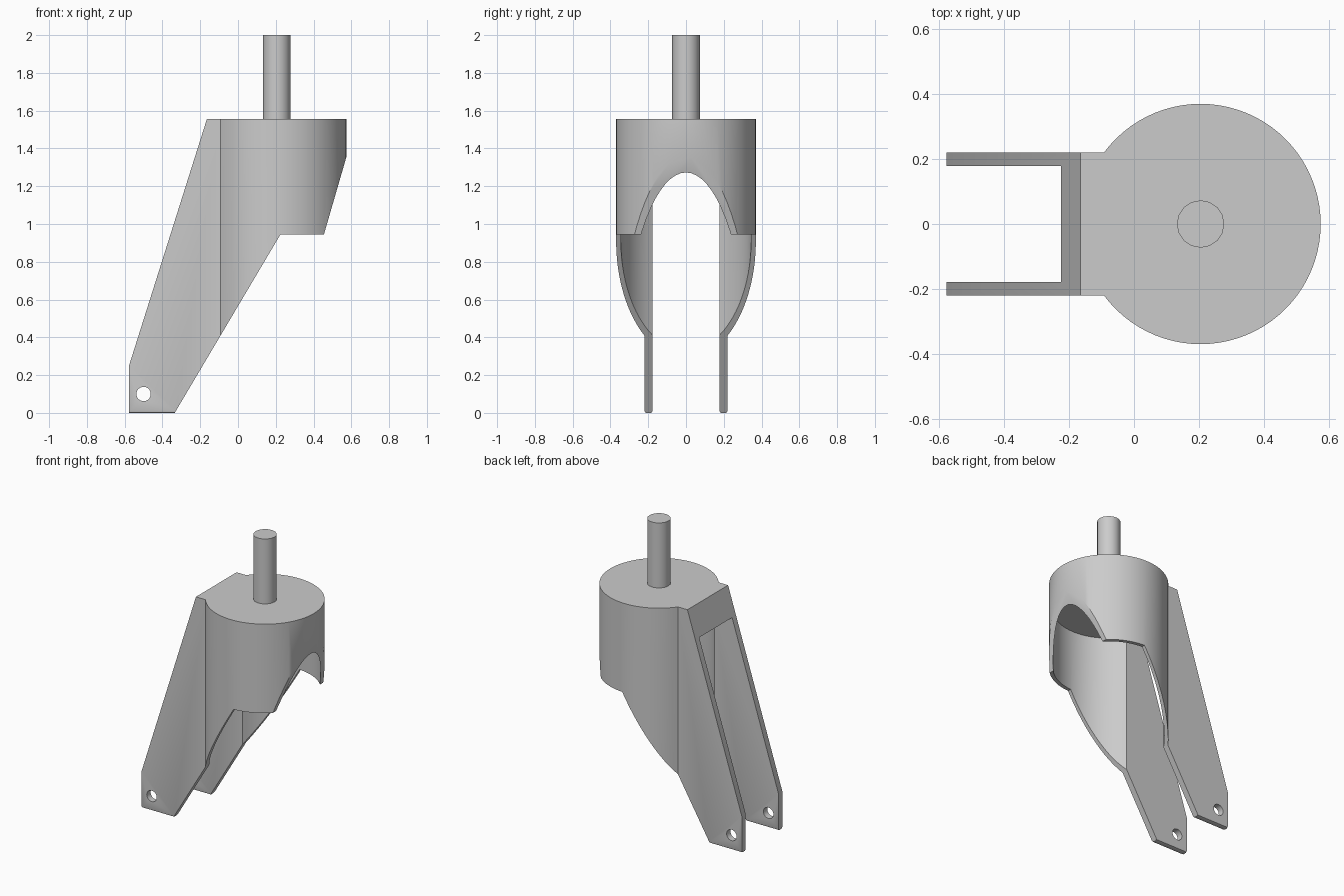
import bpy, bmesh, math
from mathutils import Vector

if "Cube" in bpy.data.objects:
    bpy.data.objects.remove(bpy.data.objects["Cube"])

CX = 0.205          # axis of the round housing and stem
CEILING = 1.365     # underside of the top plate

metal = bpy.data.materials.new("grey metal")
metal.use_nodes = True
grey = (0.6, 0.6, 0.6, 1)
metal.diffuse_color = grey
metal.node_tree.nodes["Principled BSDF"].inputs["Base Color"].default_value = grey


def prism(name, points, offset):
    """Closed solid swept from an outline of 3D points along offset."""
    bm = bmesh.new()
    low = [bm.verts.new(p) for p in points]
    high = [bm.verts.new(Vector(p) + Vector(offset)) for p in points]
    bm.faces.new(low[::-1])
    bm.faces.new(high)
    for i in range(len(low)):
        j = (i + 1) % len(low)
        bm.faces.new((low[i], low[j], high[j], high[i]))
    if bm.calc_volume(signed=True) < 0:
        bmesh.ops.reverse_faces(bm, faces=bm.faces)
    mesh = bpy.data.meshes.new(name)
    bm.to_mesh(mesh)
    bm.free()
    mesh.materials.append(metal)
    obj = bpy.data.objects.new(name, mesh)
    bpy.context.collection.objects.link(obj)
    return obj


def keyhole(radius, half_width, tail_x, z, steps=64):
    """Plan outline: a disc with a straight-sided tail towards -x."""
    end = math.pi - math.asin(half_width / radius)
    pts = [(tail_x, -half_width, z)]
    for i in range(steps + 1):
        a = -end + 2 * end * i / steps
        pts.append((CX + radius * math.cos(a), radius * math.sin(a), z))
    return pts + [(tail_x, half_width, z)]


def circle(cx, cz, radius, y, count):
    return [(cx + radius * math.cos(i * math.tau / count), y,
             cz + radius * math.sin(i * math.tau / count)) for i in range(count)]


def activate(obj):
    bpy.ops.object.select_all(action="DESELECT")
    obj.select_set(True)
    bpy.context.view_layer.objects.active = obj


def cut(obj, cutter, operation):
    cutter.hide_render = True
    mod = obj.modifiers.new("cut", "BOOLEAN")
    mod.object, mod.operation, mod.solver = cutter, operation, "EXACT"
    activate(obj)
    bpy.ops.object.modifier_apply(modifier=mod.name)
    bpy.data.objects.remove(cutter)


# Fork body: keyhole plan trimmed by the raked side profile
fork = prism("fork_body", keyhole(0.37, 0.22, -0.7, -0.1), (0, 0, 1.655))
side = [(-0.165, 1.555), (-0.165, 1.9), (0.7, 1.9), (0.7, 1.79), (0.455, 0.945),
        (0.225, 0.945), (-0.335, 0), (-0.577, 0), (-0.577, 0.25)]
cut(fork, prism("side_profile", [(x, -1, z) for x, z in side], (0, 2, 0)), "INTERSECT")

# Wheel well: hollow housing and the slot between the two legs
cut(fork, prism("wheel_well", keyhole(0.345, 0.178, -1, -0.5), (0, 0, CEILING + 0.5)),
    "DIFFERENCE")

# Axle holes through both legs
cut(fork, prism("axle_hole", circle(-0.5, 0.1, 0.038, -1, 24), (0, 2, 0)), "DIFFERENCE")

# Softened bottom edges of the legs
bm = bmesh.new()
bm.from_mesh(fork.data)
bmesh.ops.remove_doubles(bm, verts=bm.verts, dist=0.0001)
feet = [e for e in bm.edges if all(abs(v.co.z) < 0.001 for v in e.verts)
        and abs(e.verts[0].co.x - e.verts[1].co.x) > 0.1]
bmesh.ops.bevel(bm, geom=feet, offset=0.01, segments=2, profile=0.5, affect="EDGES")
bm.to_mesh(fork.data)
bm.free()

# Mounting stem
bpy.ops.mesh.primitive_cylinder_add(vertices=16, radius=0.073, depth=0.445,
                                    location=(CX, 0, 1.7775))
stem = bpy.context.object
stem.name = "mounting_stem"
stem.data.materials.append(metal)

for obj in (fork, stem):
    activate(obj)
    bpy.ops.object.shade_smooth_by_angle(angle=math.radians(30))
